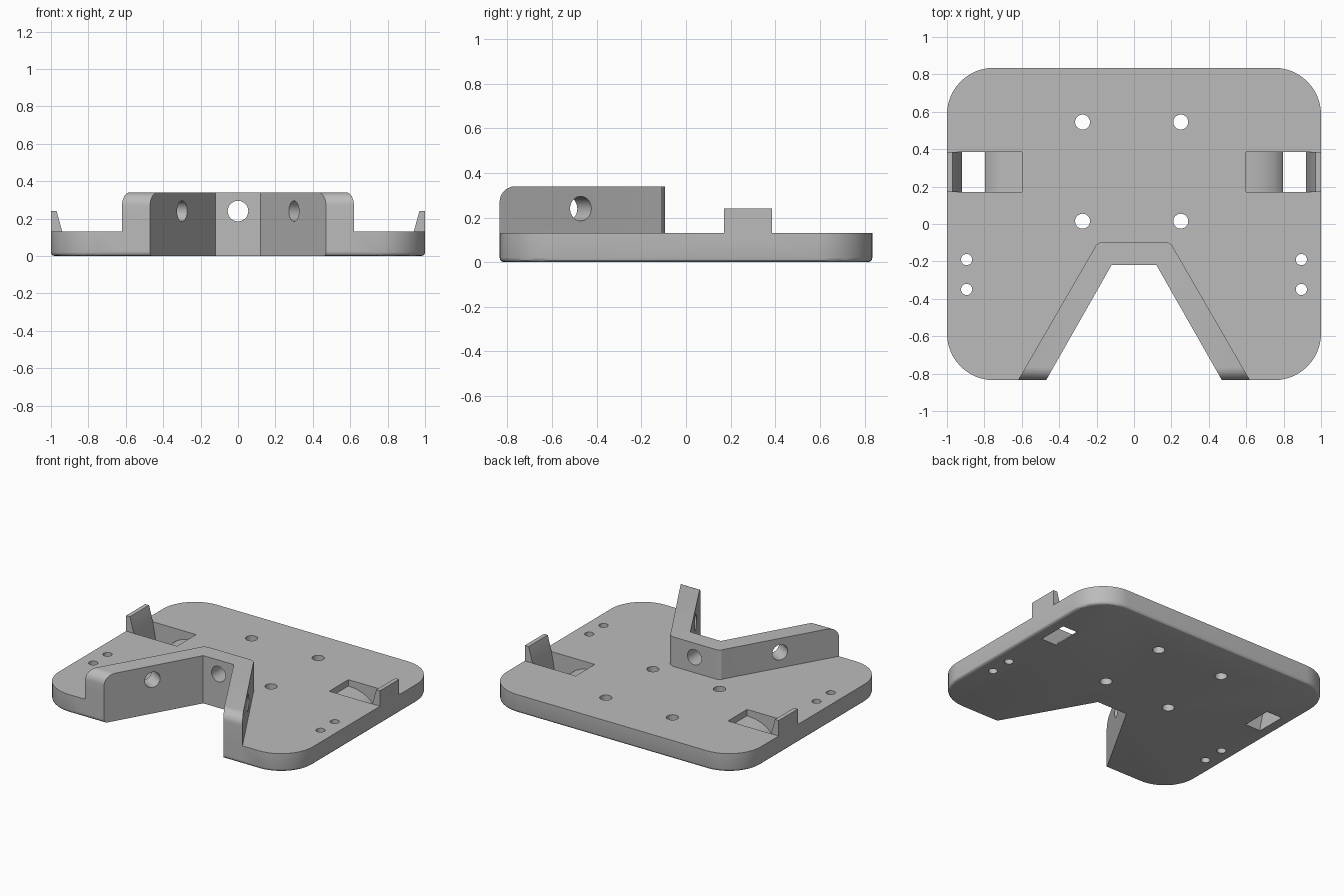
import bpy, bmesh
from math import sin, cos, pi
from mathutils import Vector, Matrix

cube = bpy.data.objects.get("Cube")
if cube:
    bpy.data.objects.remove(cube, do_unlink=True)

grey = bpy.data.materials.new("light grey plastic")
grey.use_nodes = True
colour = (0.5, 0.5, 0.5, 1)
grey.diffuse_color = colour
grey.node_tree.nodes["Principled BSDF"].inputs["Base Color"].default_value = colour


def add_object(name, bm):
    bmesh.ops.recalc_face_normals(bm, faces=bm.faces)
    mesh = bpy.data.meshes.new(name)
    bm.to_mesh(mesh)
    bm.free()
    mesh.materials.append(grey)
    obj = bpy.data.objects.new(name, mesh)
    bpy.context.collection.objects.link(obj)
    return obj


def prism(profile, low, high, axis="Z"):
    """Extrude a profile along Z (x, y), X (y, z) or Y (x, z)."""
    place = {"Z": lambda a, b, c: (a, b, c),
             "X": lambda a, b, c: (c, a, b),
             "Y": lambda a, b, c: (a, c, b)}[axis]
    bm = bmesh.new()
    face = bm.faces.new([bm.verts.new(place(a, b, low)) for a, b in profile])
    new = bmesh.ops.extrude_face_region(bm, geom=[face])["geom"]
    shift = Vector(place(0, 0, high - low))
    bmesh.ops.translate(bm, vec=shift, verts=[g for g in new if isinstance(g, bmesh.types.BMVert)])
    return bm


def combine(target, operand, operation):
    operand.hide_render = True
    mod = target.modifiers.new(operation.lower(), "BOOLEAN")
    mod.operation, mod.solver, mod.object = operation, "EXACT", operand
    bpy.context.view_layer.objects.active = target
    bpy.ops.object.modifier_apply(modifier=mod.name)
    bpy.data.objects.remove(operand, do_unlink=True)


def drill(target, centre, direction, radius, depth):
    bm = bmesh.new()
    turn = Vector(direction).to_track_quat("Z", "Y").to_matrix().to_4x4()
    bmesh.ops.create_cone(bm, cap_ends=True, segments=32, radius1=radius, radius2=radius,
                          depth=depth, matrix=Matrix.Translation(centre) @ turn)
    combine(target, add_object("hole_cutter", bm), "DIFFERENCE")


def arc(cx, cy, radius, start, steps=12):
    return [(cx + radius * cos(start + pi / 2 * i / steps),
             cy + radius * sin(start + pi / 2 * i / steps)) for i in range(steps + 1)]


HALF_Y, THICK, TOP = 0.835, 0.13, 0.34

# Base plate with rounded corners and a softened lower rim
r = 0.25
outline = []
for i, (sx, sy) in enumerate([(1, 1), (-1, 1), (-1, -1), (1, -1)]):
    outline += arc(sx * (1 - r), sy * (HALF_Y - r), r, i * pi / 2)
bm = prism(outline, 0, THICK)
rim = [e for e in bm.edges if all(v.co.z < 0.001 for v in e.verts)]
bmesh.ops.bevel(bm, geom=rim, offset=0.02, segments=3, profile=0.5, affect="EDGES")
body = add_object("mounting_plate", bm)

# Raised V-shaped wall, rounded at its front top ends
half = [(0.62, -HALF_Y), (0.215, -0.135), (0.203, -0.112), (0.175, -0.095)]
wall = add_object("raised_wall", prism(half + [(-x, y) for x, y in reversed(half)], 0.03, TOP))
side = [(-HALF_Y, 0), (0, 0), (0, TOP)] + arc(-HALF_Y + 0.07, TOP - 0.07, 0.07, pi / 2, 8)
combine(wall, add_object("wall_rounding", prism(side, -1, 1, "X")), "INTERSECT")
combine(body, wall, "UNION")

# Front notch, open to the front
slope = (0.47 - 0.12) / (HALF_Y - 0.22)
far = 0.47 + slope * 0.165
notch = [(far, -1), (0.12, -0.22), (-0.12, -0.22), (-far, -1)]
combine(body, add_object("notch_cutter", prism(notch, -1, 1)), "DIFFERENCE")

# Screw holes in the wall
drill(body, (0, -0.16, 0.24), (0, 1, 0), 0.055, 0.4)
for s in (-1, 1):
    drill(body, (s * 0.355, -0.503, 0.24), (s * 0.87, 0.495, 0), 0.055, 0.3)

# Holes through the plate
for x in (-0.275, 0.25):
    for y in (0.015, 0.545):
        drill(body, (x, y, 0), (0, 0, 1), 0.04, 0.5)
for x in (-0.895, 0.895):
    for y in (-0.35, -0.19):
        drill(body, (x, y, 0), (0, 0, 1), 0.03, 0.5)

# Side clip windows with a curved floor, and tapered hooks
pocket = [(0.6, 0.2), (0.6, 0.085), (0.66, 0.08), (0.71, 0.066), (0.75, 0.047),
          (0.785, 0.02), (0.81, -0.02), (0.92, -0.02), (0.92, 0.02), (0.955, 0.2)]
hook = [(0.94, THICK - 0.03), (1, THICK - 0.03), (1, 0.24), (0.97, 0.24), (0.94, THICK)]
for s in (-1, 1):
    cutter = prism([(s * x, z) for x, z in pocket], 0.17, 0.385, "Y")
    combine(body, add_object("clip_window_cutter", cutter), "DIFFERENCE")
    clip = prism([(s * x, z) for x, z in hook], 0.17, 0.385, "Y")
    combine(body, add_object("clip_hook", clip), "UNION")

# Smooth the curves, keep the edges crisp
bpy.ops.object.select_all(action="DESELECT")
body.select_set(True)
bpy.context.view_layer.objects.active = body
bpy.ops.object.shade_smooth_by_angle(angle=pi / 6)
